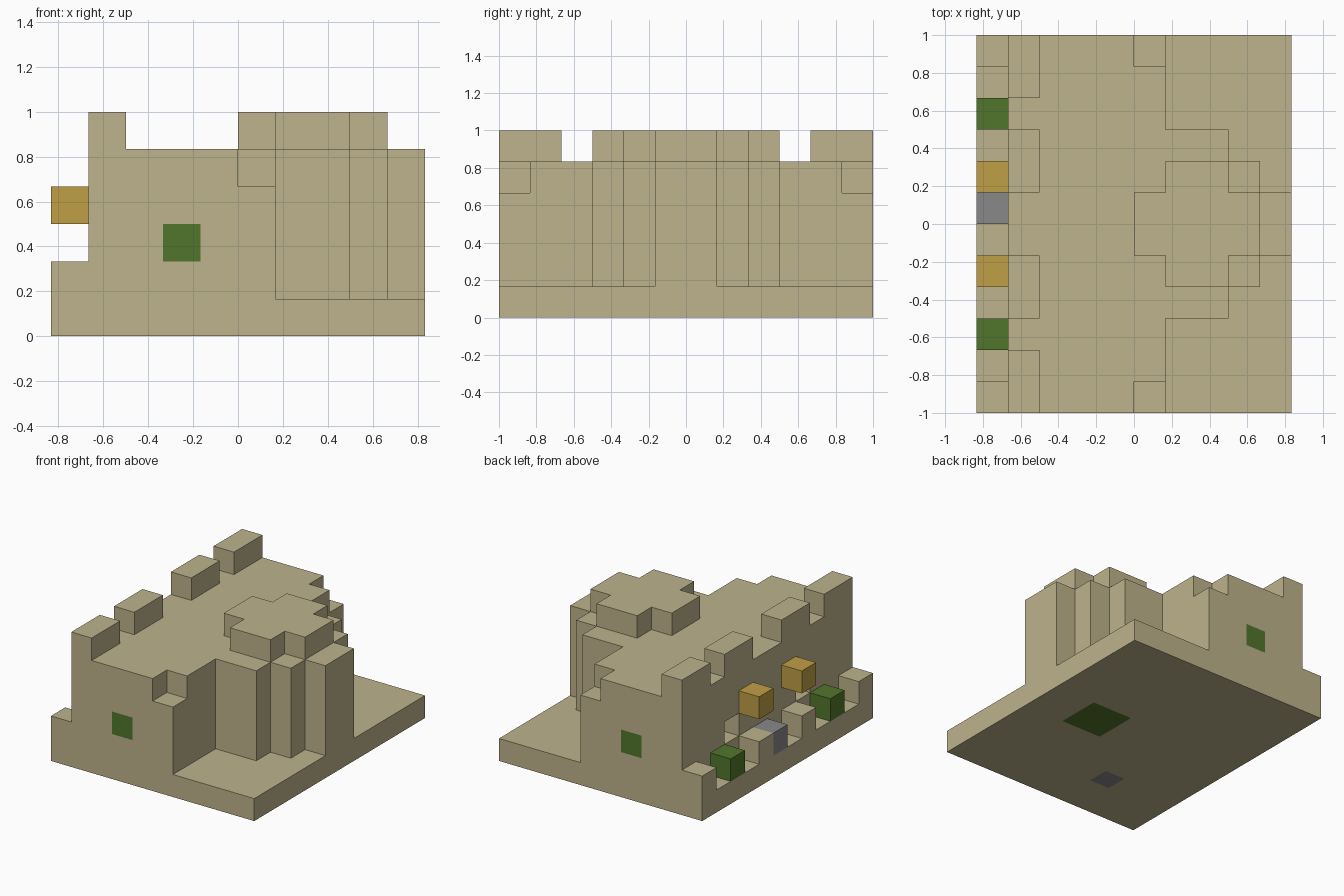
import bpy
import bmesh
from itertools import product
from mathutils import Vector

U = 1 / 6  # size of one block

cube = bpy.data.objects.get("Cube")
if cube:
    bpy.data.objects.remove(cube, do_unlink=True)


def material(name, rgb):
    m = bpy.data.materials.new(name)
    m.use_nodes = True
    m.diffuse_color = (*rgb, 1)
    m.node_tree.nodes["Principled BSDF"].inputs["Base Color"].default_value = (*rgb, 1)
    return m


SAND = material("sandstone", (0.515, 0.451, 0.262))
GREEN = material("leaf green", (0.084, 0.181, 0.025))
GOLD = material("lantern gold", (0.527, 0.342, 0.061))
GREY = material("stone grey", (0.246, 0.246, 0.246))


def cells(x, y, z):
    """All block cells inside the given ranges, in block units."""
    return set(product(range(*x), range(*y), range(*z)))


def build(name, solid, mats, rule=lambda cell, normal: 0):
    """Outer skin of a set of blocks, coloured by rule, with flat areas merged."""
    bm = bmesh.new()
    verts = {}
    for c in sorted(solid):
        for axis, side in product(range(3), (-1, 1)):
            n = [0, 0, 0]
            n[axis] = side
            if tuple(a + b for a, b in zip(c, n)) in solid:
                continue
            corners = []
            for du, dv in ((0, 0), (1, 0), (1, 1), (0, 1)):
                p = list(c)
                p[axis] += side > 0
                p[(axis + 1) % 3] += du
                p[(axis + 2) % 3] += dv
                p = tuple(p)
                if p not in verts:
                    verts[p] = bm.verts.new(Vector(p) * U)
                corners.append(verts[p])
            face = bm.faces.new(corners if side > 0 else corners[::-1])
            face.material_index = rule(c, tuple(n))
    bmesh.ops.dissolve_limit(bm, angle_limit=0.01, verts=bm.verts[:],
                             edges=bm.edges[:], delimit={'MATERIAL'})
    mesh = bpy.data.meshes.new(name)
    bm.to_mesh(mesh)
    bm.free()
    for m in mats:
        mesh.materials.append(m)
    obj = bpy.data.objects.new(name, mesh)
    bpy.context.collection.objects.link(obj)
    return obj


# Ground slab and main hall
fort = cells((-5, 5), (-6, 6), (0, 1)) | cells((-4, 1), (-6, 6), (1, 5))

# Stepped bastion and the raised roof on it
for reach, half in ((3, 3), (4, 2), (5, 1)):
    fort |= cells((0, reach), (-half, half), (1, 5))
fort |= cells((0, 4), (-1, 1), (5, 6)) | cells((1, 3), (-2, 2), (5, 6))

# Parapet teeth, corner posts, lantern plinths, corner notches and window recesses
for lo, hi in ((1, 3), (4, 6)):
    for a, b in ((lo, hi), (-hi, -lo)):
        fort |= cells((-4, -3), (a, b), (5, 6))
for y in (-6, -2, 1, 5):
    fort |= cells((-5, -4), (y, y + 1), (1, 2))
for y in (-6, 5):
    fort -= cells((0, 1), (y, y + 1), (4, 5))
for y in (-3, 2):
    fort -= cells((-4, -3), (y, y + 1), (2, 3))


def paint(cell, normal):
    x, y, z = cell
    # Green panels on the two end walls
    if normal[1] and (x, z) == (-2, 2) and y in (-6, 5):
        return 1
    # Patches on the underside
    if normal[2] < 0 and z == 0:
        if x in (1, 2) and y in (-1, 0):
            return 1
        if (x, y) == (-2, -4):
            return 2
    return 0


build("fort", fort, (SAND, GREEN, GREY), paint)

# Loose blocks along the wall
for side, y in (("right", -4), ("left", 3)):
    build(f"{side}_bush", {(-5, y, 1)}, (GREEN,))
for side, y in (("right", -2), ("left", 1)):
    build(f"{side}_lantern", {(-5, y, 3)}, (GOLD,))
build("door_step", {(-5, 0, 1)}, (GREY,))
